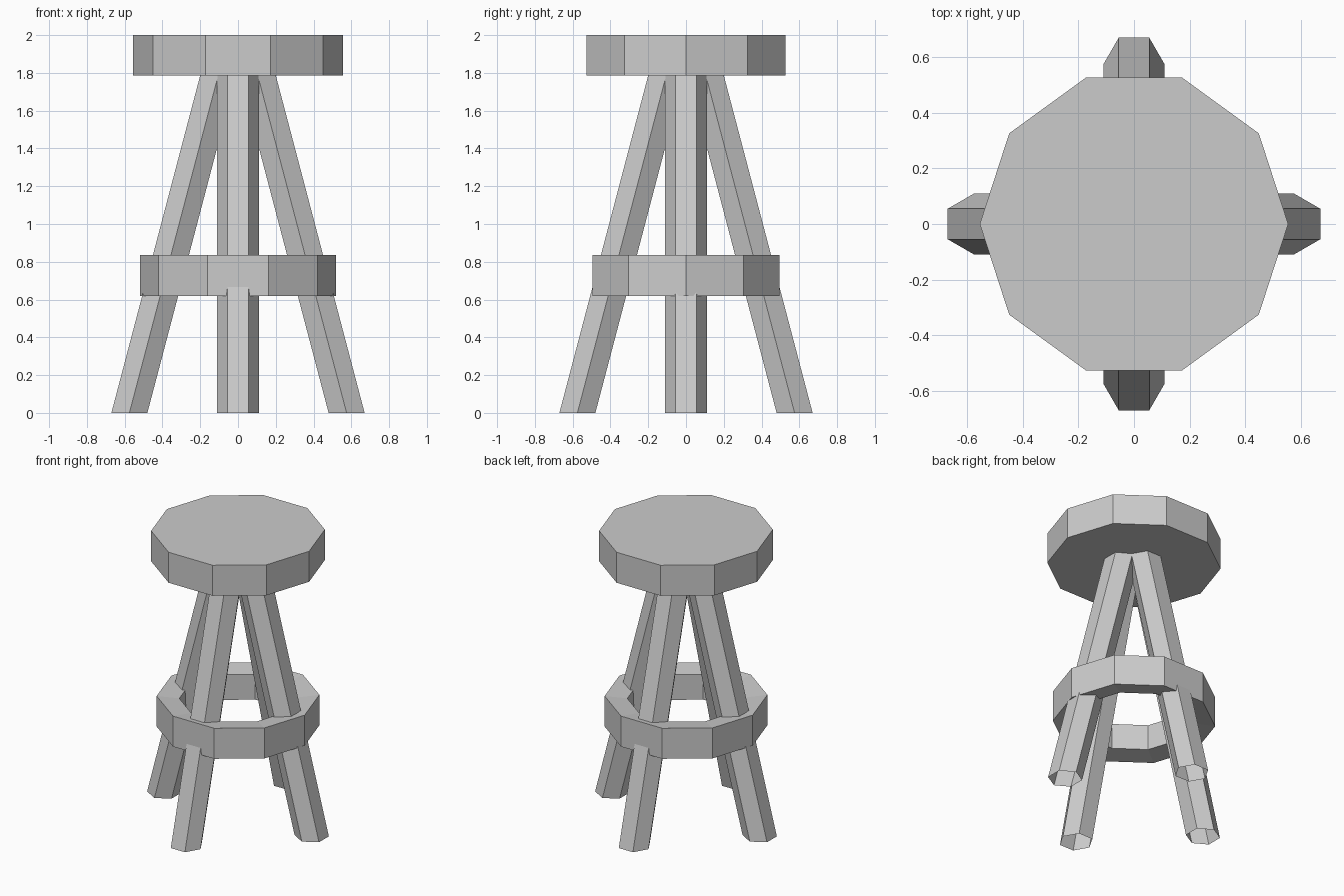
import bpy
from math import cos, sin, pi

if "Cube" in bpy.data.objects:
    bpy.data.objects.remove(bpy.data.objects["Cube"])


def make(name, verts, faces):
    me = bpy.data.meshes.new(name)
    me.from_pydata(verts, [], faces)
    ob = bpy.data.objects.new(name, me)
    bpy.context.collection.objects.link(ob)
    return ob


def ngon(n, r, z, cx=0.0):
    return [(cx + r * cos(2 * pi * i / n + 0), r * sin(2 * pi * i / n), z) for i in range(n)]


def bridge(n, a, b):
    # quads joining loop a (lower) to loop b (upper)
    return [(a * n + i, a * n + (i + 1) % n, b * n + (i + 1) % n, b * n + i) for i in range(n)]


# Seat: ten-sided slab
N = 10
make("seat", ngon(N, 0.555, 1.785) + ngon(N, 0.555, 2.0),
     bridge(N, 0, 1) + [tuple(range(N))[::-1], tuple(range(N, 2 * N))])

# Foot ring: ten-sided band, slightly thinner on the inside
profile = [(0.52, 0.62), (0.52, 0.835), (0.375, 0.817), (0.375, 0.638)]
verts = [v for r, z in profile for v in ngon(N, r, z)]
make("foot_ring", verts, [f for k in range(4) for f in bridge(N, k, (k + 1) % 4)])

# Legs: open six-sided tubes leaning in to the seat, cut level at both ends
R = 0.11
for k, name in enumerate(("right_leg", "back_leg", "left_leg", "front_leg")):
    verts = []
    for centre, z in ((0.575, 0.0), (0.104, 1.79)):
        for i in range(6):
            a = pi / 3 * i + pi / 2
            verts.append((centre + R * cos(a), R * sin(a), z))
    leg = make(name, verts, bridge(6, 0, 1))
    leg.rotation_euler.z = k * pi / 2
